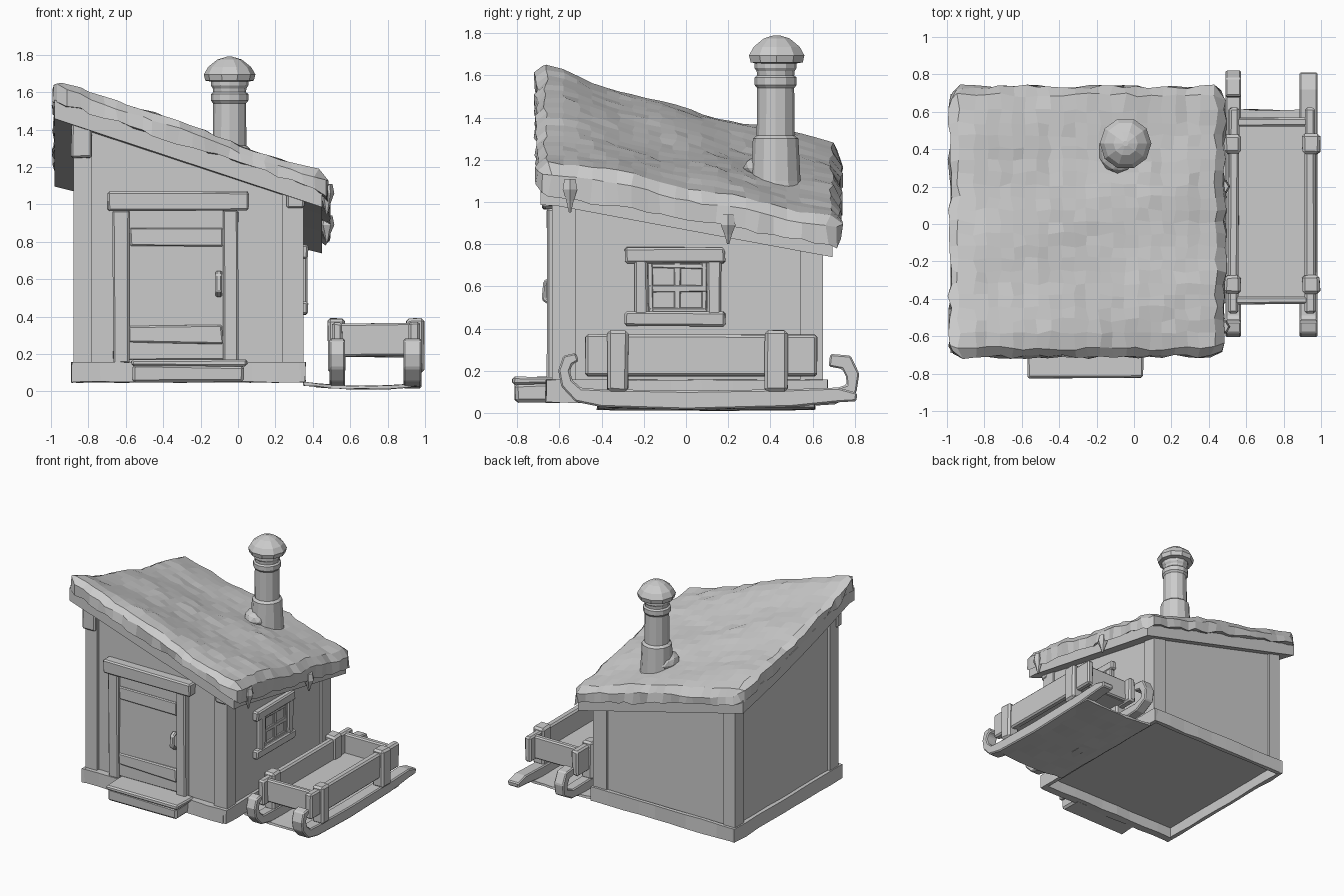
import bpy, bmesh, math, random
from mathutils import Vector, Matrix

if "Cube" in bpy.data.objects:
    bpy.data.objects.remove(bpy.data.objects["Cube"])
random.seed(4)


def finish(name, bm, bevel=0.0):
    bmesh.ops.recalc_face_normals(bm, faces=bm.faces)
    me = bpy.data.meshes.new(name)
    bm.to_mesh(me)
    bm.free()
    ob = bpy.data.objects.new(name, me)
    bpy.context.collection.objects.link(ob)
    if bevel:
        m = ob.modifiers.new("bevel", 'BEVEL')
        m.width, m.segments = bevel, 1
    return ob


def box(name, x, y, z, bevel=0.01, wob=0.004):
    """Slightly hand-cut plank between (min, max) pairs."""
    bm = bmesh.new()
    bmesh.ops.create_cube(bm, size=1)
    for v in bm.verts:
        for i, r in enumerate((x, y, z)):
            v.co[i] = (r[0] + r[1]) / 2 + v.co[i] * (r[1] - r[0]) + random.uniform(-wob, wob)
    return finish(name, bm, bevel)


def slab(name, x, y, n, bottom, top, jitter=0.0, rim=0.0):
    """Solid between two height functions; rim rounds the border and corners of the top."""
    nx, ny = n
    bm = bmesh.new()
    lay = []
    for f, is_top in ((bottom, False), (top, True)):
        rows = []
        for i in range(nx + 1):
            row = []
            for j in range(ny + 1):
                px = x[0] + (x[1] - x[0]) * i / nx
                py = y[0] + (y[1] - y[0]) * j / ny
                ring = min(i, j, nx - i, ny - j)
                corner = i in (0, nx) and j in (0, ny)
                pz = f(px, py)
                if is_top and ring < 2:
                    pz -= rim * (1, 0.15)[ring]
                if rim and corner:
                    px += 0.025 if i == 0 else -0.025
                    py += 0.025 if j == 0 else -0.025
                if rim and is_top and ring == 1:  # keep the top flat close to the border
                    px += {1: -0.02, nx - 1: 0.02}.get(i, 0)
                    py += {1: -0.02, ny - 1: 0.02}.get(j, 0)
                if jitter:
                    px += random.uniform(-jitter, jitter)
                    py += random.uniform(-jitter, jitter)
                    pz += random.uniform(-jitter, jitter) * (0.4 if is_top else 1)
                row.append(bm.verts.new((px, py, pz)))
            rows.append(row)
        lay.append(rows)
    for r in lay:
        for i in range(nx):
            for j in range(ny):
                bm.faces.new((r[i][j], r[i + 1][j], r[i + 1][j + 1], r[i][j + 1]))
    loop = [(i, 0) for i in range(nx)] + [(nx, j) for j in range(ny)]
    loop += [(i, ny) for i in range(nx, 0, -1)] + [(0, j) for j in range(ny, 0, -1)]
    for (a, b), (c, d) in zip(loop, loop[1:] + loop[:1]):
        bm.faces.new((lay[0][a][b], lay[0][c][d], lay[1][c][d], lay[1][a][b]))
    return finish(name, bm)


def strip(name, x, pts):
    """Bent runner: (y, z, thickness) points swept across an x range."""
    bm = bmesh.new()
    rings = []
    for i, (py, pz, t) in enumerate(pts):
        a, b = pts[max(i - 1, 0)], pts[min(i + 1, len(pts) - 1)]
        n = Vector((-(b[1] - a[1]), b[0] - a[0])).normalized() * t / 2
        rings.append([bm.verts.new((px, py + s * n.x, pz + s * n.y))
                      for px, s in ((x[0], -1), (x[1], -1), (x[1], 1), (x[0], 1))])
    for a, b in zip(rings, rings[1:]):
        for k in range(4):
            bm.faces.new((a[k], a[(k + 1) % 4], b[(k + 1) % 4], b[k]))
    bm.faces.new(rings[0])
    bm.faces.new(rings[-1])
    return finish(name, bm, 0.008)


def lathe(name, cx, cy, profile, sides):
    """Closed turned shape from (radius, z) points."""
    bm = bmesh.new()
    rings = [[bm.verts.new((cx + r * math.cos(k * math.tau / sides),
                            cy + r * math.sin(k * math.tau / sides), z))
              for k in range(sides)] for r, z in profile]
    for a, b in zip(rings, rings[1:]):
        for k in range(sides):
            bm.faces.new((a[k], a[(k + 1) % sides], b[(k + 1) % sides], b[k]))
    bm.faces.new(rings[0])
    bm.faces.new(rings[-1])
    return finish(name, bm)


def roof(x, y):
    """Underside of the twisted roof: level at the front, then falling right and back."""
    t = max(0.0, (y + 0.63) / 1.33)
    front, back = 1.465 - 0.331 * (x + 1), 1.10 - 0.25 * (x + 1)
    return front + (back - front) * t - 0.10 * t * (1 - t) * (0.5 - x) / 1.5


def snow_top(x, y):
    drift = 0.008 * math.sin(7 * x + 4 * y) + 0.008 * math.sin(11 * y - 3 * x)
    return roof(x, y) + 0.203 + drift + 0.02 * max(0, -y) * max(0, -x)


# Roof boards and the snow blanket on top
slab("roof_boards", (-0.98, 0.45), (-0.69, 0.695), (8, 20), roof, lambda x, y: roof(x, y) + 0.1)
slab("roof_snow", (-0.985, 0.485), (-0.71, 0.735), (22, 22),
     lambda x, y: roof(x, y) + 0.09 - (0.03 if x > 0.42 else 0), snow_top, 0.012, 0.045)
for y, z, l in ((-0.55, 1.06, 0.11), (0.2, 0.89, 0.09)):
    lathe("icicle", 0.475, y, [(0.006, z - l), (0.02, z - l * 0.5), (0.04, z), (0.03, z + 0.05)], 6)

# Walls, corner posts and beam ends
slab("walls", (-0.86, 0.335), (-0.61, 0.63), (6, 6), lambda x, y: 0.13, lambda x, y: roof(x, y) + 0.03)
for px in ((-0.88, -0.78), (0.235, 0.35)):
    for py in ((-0.635, -0.525), (0.54, 0.65)):
        slab("corner_post", px, py, (1, 1), lambda x, y: 0.135, lambda x, y: roof(x, y) + 0.03)
box("beam_end_left", (-0.89, -0.785), (-0.66, -0.6), (1.25, 1.43))
box("beam_end_right", (0.26, 0.355), (-0.66, -0.6), (0.98, 1.06))

# Foundation planks around a raised floor, and doorstep
for n, x, y in (("left", (-0.89, -0.86), (-0.665, 0.67)), ("right", (0.33, 0.36), (-0.665, 0.67)),
                ("front", (-0.87, 0.34), (-0.665, -0.6)), ("back", (-0.87, 0.34), (0.64, 0.67))):
    slab("foundation_" + n, x, y, (1, 9) if n in ("left", "right") else (9, 1),
         lambda x, y: 0.05, lambda x, y: 0.157, 0.004)
box("doorstep_base", (-0.56, 0.03), (-0.81, -0.62), (0.05, 0.14), 0.015, 0.008)
box("doorstep_board", (-0.57, 0.05), (-0.825, -0.62), (0.135, 0.17))

# Door with frame, bands and handle
box("door", (-0.585, -0.075), (-0.635, -0.58), (0.17, 0.97), 0.004)
for x in ((-0.67, -0.58), (-0.08, 0.0)):
    box("door_post", x, (-0.66, -0.58), (0.15, 0.97))
box("door_lintel", (-0.695, 0.055), (-0.68, -0.58), (0.965, 1.07))
for z in (0.305, 0.825):
    box("door_band", (-0.58, -0.08), (-0.645, -0.6), (z - 0.045, z + 0.045), 0.008, 0.008)
strip("door_handle", (-0.12, -0.085),
      [(-0.63, 0.64, 0.022), (-0.665, 0.62, 0.025), (-0.67, 0.54, 0.03), (-0.63, 0.51, 0.022)])

# Window on the right wall
box("window_pane", (0.31, 0.34), (-0.2, 0.12), (0.46, 0.73), 0)
for y in ((-0.245, -0.18), (0.1, 0.165)):
    box("window_post", (0.3, 0.37), y, (0.46, 0.73))
for y in ((-0.18, -0.155), (-0.055, -0.025), (0.075, 0.1)):
    box("window_muntin", (0.32, 0.355), y, (0.47, 0.72), 0.004)
for z in ((0.475, 0.5), (0.575, 0.605), (0.685, 0.71)):
    box("window_bar", (0.32, 0.355), (-0.18, 0.1), z, 0.004)
for n, z in (("window_lintel", (0.71, 0.785)), ("window_sill", (0.41, 0.48))):
    box(n, (0.3, 0.375), (-0.29, 0.185), z)

# Chimney pipe, collar, snow cap and drift
lathe("chimney", -0.045, 0.425,
      [(0.125, 1.05), (0.118, 1.1), (0.108, 1.3), (0.09, 1.315), (0.088, 1.54), (0.1, 1.555),
       (0.1, 1.59), (0.088, 1.6), (0.09, 1.62), (0.1, 1.635), (0.1, 1.68)], 12)
lathe("chimney_cap", -0.045, 0.43,
      [(0.09, 1.655), (0.13, 1.662), (0.138, 1.695), (0.115, 1.735), (0.065, 1.775), (0.015, 1.79)], 10)
bm = bmesh.new()
bmesh.ops.create_icosphere(bm, subdivisions=2, radius=1,
                           matrix=Matrix.Translation((-0.09, 0.39, 1.16)) @ Matrix.Diagonal((0.1, 0.12, 0.07, 1)))
finish("chimney_snow_drift", bm)

# Thin ground snow under the sled
slab("ground_snow", (0.35, 0.97), (-0.42, 0.61), (8, 8),
     lambda x, y: 0.012 + 0.2 * (x - 0.68) ** 2, lambda x, y: 0.03 + 0.2 * (x - 0.68) ** 2, 0.004)

# Sled runners: curled fronts, left one hooked at the back as well
curl = [(-0.515, 0.265, 0.04), (-0.56, 0.25, 0.06), (-0.578, 0.2, 0.055), (-0.565, 0.14, 0.06),
        (-0.51, 0.085, 0.07), (-0.4, 0.07, 0.085), (0.0, 0.06, 0.09), (0.5, 0.07, 0.085)]
strip("runner_left", (0.49, 0.572), curl + [(0.7, 0.075, 0.07), (0.785, 0.115, 0.06),
                                           (0.79, 0.18, 0.065), (0.76, 0.24, 0.075), (0.68, 0.25, 0.06)])
strip("runner_right", (0.885, 0.98), curl + [(0.72, 0.085, 0.07), (0.81, 0.075, 0.04)])

# Sled box with side boards, end boards, floor and straps
for side, x, sx in (("left", (0.505, 0.56), (0.482, 0.572)), ("right", (0.915, 0.97), (0.9, 0.995))):
    ob = box("sled_side_" + side, x, (-0.48, 0.62), (0.175, 0.37), 0.012)
    for y in ((-0.375, -0.275), (0.375, 0.48)):
        box("sled_strap_" + side, sx, y, (0.1, 0.39), 0.015)
for n, y in (("front", (-0.43, -0.385)), ("back", (0.52, 0.565))):
    box("sled_end_" + n, (0.53, 0.94), y, (0.19, 0.365))
box("sled_floor", (0.53, 0.94), (-0.4, 0.55), (0.185, 0.215), 0.004)
